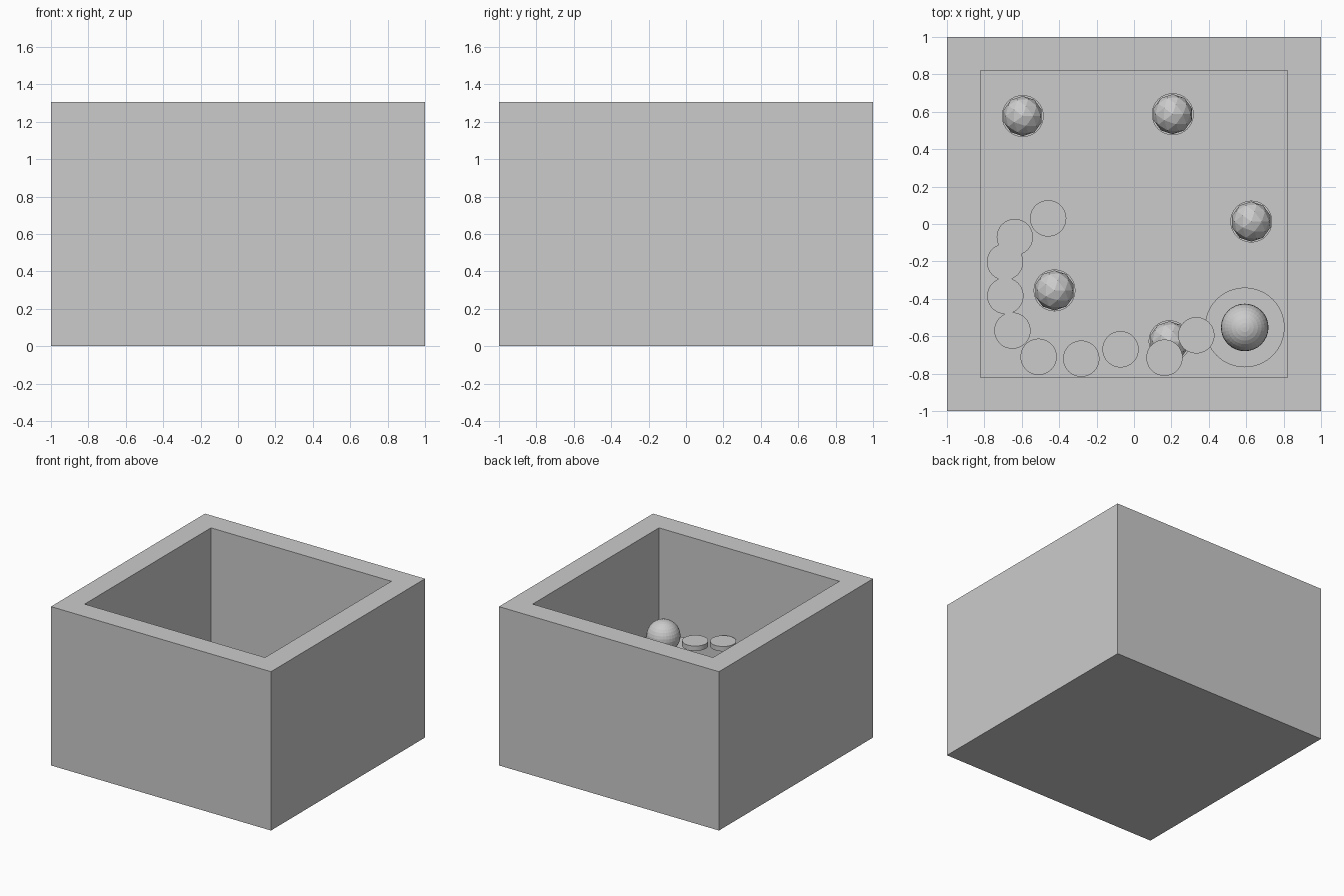
import bpy, bmesh, math

if "Cube" in bpy.data.objects:
    bpy.data.objects.remove(bpy.data.objects["Cube"])

H = 1.305       # box height
INNER = 0.82    # half width of the pit
FLOOR = 0.18    # pit floor height


def cylinder(name, x, y, r, z0, z1, sides=48):
    bpy.ops.mesh.primitive_cylinder_add(vertices=sides, radius=r, depth=z1 - z0,
                                        location=(x, y, (z0 + z1) / 2))
    ob = bpy.context.object
    ob.name = name
    bpy.ops.object.shade_smooth_by_angle(angle=math.radians(35))
    return ob


# open-topped box: inset the top face, then push it down to the pit floor
bm = bmesh.new()
bmesh.ops.create_cube(bm, size=2)
for v in bm.verts:
    v.co.z = H if v.co.z > 0 else 0
top = max(bm.faces, key=lambda f: f.calc_center_median().z)
bmesh.ops.inset_region(bm, faces=[top], thickness=1 - INNER, use_even_offset=True)
walls = bmesh.ops.extrude_face_region(bm, geom=[top])
for v in [g for g in walls["geom"] if isinstance(g, bmesh.types.BMVert)]:
    v.co.z = FLOOR
if top.is_valid:
    bmesh.ops.delete(bm, geom=[top], context="FACES_ONLY")
bmesh.ops.recalc_face_normals(bm, faces=bm.faces)
mesh = bpy.data.meshes.new("pit_box")
bm.to_mesh(mesh)
bm.free()
bpy.context.collection.objects.link(bpy.data.objects.new("pit_box", mesh))

# chain of floating stepping discs, rising slightly along the way
steps = [(-0.459, 0.03), (-0.637, -0.07), (-0.69, -0.203), (-0.688, -0.384),
         (-0.65, -0.57), (-0.51, -0.71), (-0.282, -0.72), (-0.072, -0.67),
         (0.163, -0.715), (0.333, -0.595)]
for i, (x, y) in enumerate(steps):
    z = 0.595 - 0.004 * (9 - i)
    cylinder(f"step_disc_{i + 1}", x, y, 0.097, z - 0.04, z)

# faceted balls on small round bases on the pit floor
balls = [(-0.595, 0.577), (0.207, 0.587), (0.627, 0.013),
         (-0.425, -0.355), (0.19, -0.627)]
for i, (x, y) in enumerate(balls):
    cylinder(f"ball_base_{i + 1}", x, y, 0.112, FLOOR - 0.01, FLOOR + 0.03, 32)
    bpy.ops.mesh.primitive_ico_sphere_add(subdivisions=2, radius=0.107,
                                          location=(x, y, FLOOR + 0.13))
    bpy.context.object.name = f"faceted_ball_{i + 1}"

# large platform with the smooth ball at the end of the chain
cylinder("end_platform", 0.592, -0.553, 0.213, 0.455, 0.495, 64)
bpy.ops.mesh.primitive_uv_sphere_add(segments=32, ring_count=16, radius=0.127,
                                     location=(0.592, -0.553, 0.582))
bpy.context.object.name = "end_ball"
